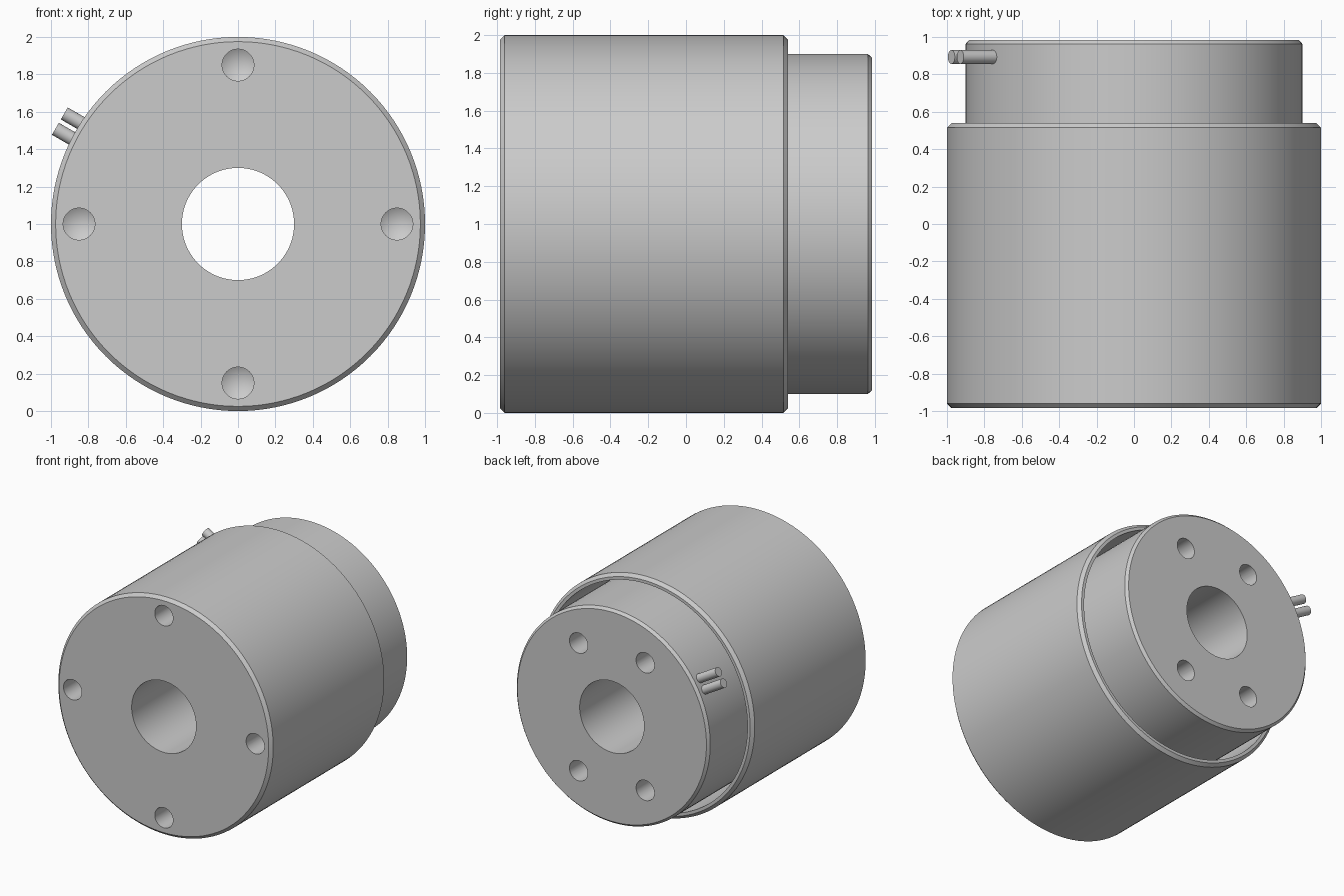
import bpy, bmesh, math
from mathutils import Vector, Matrix

if "Cube" in bpy.data.objects:
    bpy.data.objects.remove(bpy.data.objects["Cube"])

CENTRE = Vector((0, 0, 1))


def revolve(name, profile, segments=128):
    """Turn a (radius, y) profile around the motor axis; radius 0 points merge at the axis."""
    bm = bmesh.new()
    rings = []
    for i in range(segments):
        a = 2 * math.pi * i / segments
        rings.append([bm.verts.new((r * math.cos(a), y, r * math.sin(a))) for r, y in profile])
    n = len(profile)
    for i in range(segments):
        p, q = rings[i], rings[(i + 1) % segments]
        for j in range(n):
            k = (j + 1) % n
            if profile[j][0] == 0 and profile[k][0] == 0:
                continue
            bm.faces.new((p[j], p[k], q[k], q[j]))
    bmesh.ops.remove_doubles(bm, verts=bm.verts, dist=1e-5)
    bmesh.ops.recalc_face_normals(bm, faces=bm.faces)
    mesh = bpy.data.meshes.new(name)
    bm.to_mesh(mesh)
    bm.free()
    obj = bpy.data.objects.new(name, mesh)
    bpy.context.collection.objects.link(obj)
    obj.location = CENTRE
    return obj


def activate(obj):
    bpy.ops.object.select_all(action='DESELECT')
    obj.select_set(True)
    bpy.context.view_layer.objects.active = obj


def smooth(obj):
    activate(obj)
    bpy.ops.object.shade_smooth_by_angle(angle=math.radians(30))


def drill(obj, face_y, inward, circle_r, angles, depth=0.3, r=0.085):
    """Blind holes with a conical drill tip."""
    for deg in angles:
        a = math.radians(deg)
        prof = [(0, face_y - 0.05 * inward), (r, face_y - 0.05 * inward),
                (r, face_y + depth * inward), (0, face_y + (depth + 0.05) * inward)]
        cutter = revolve("hole_cutter", prof, 40)
        cutter.hide_render = True
        cutter.location = CENTRE + Vector((circle_r * math.cos(a), 0, circle_r * math.sin(a)))
        mod = obj.modifiers.new("hole", 'BOOLEAN')
        mod.operation = 'DIFFERENCE'
        mod.solver = 'EXACT'
        mod.object = cutter
        activate(obj)
        bpy.ops.object.modifier_apply(modifier=mod.name)
        bpy.data.objects.remove(cutter)


# Outer cup with chamfered rims, open at the back
housing = revolve("outer_housing", [
    (0.3, -0.985), (0.975, -0.985), (1, -0.96), (1, 0.515),
    (0.975, 0.54), (0.95, 0.54), (0.95, -0.5), (0.3, -0.5)])
drill(housing, -0.985, 1, 0.85, (0, 90, 180, 270))
smooth(housing)

# Inner core sticking out of the back
core = revolve("inner_core", [
    (0.3, -0.5), (0.9, -0.5), (0.9, 0.963), (0.88, 0.985), (0.3, 0.985)])
drill(core, 0.985, -1, 0.62, (60, 120, 240, 300))
smooth(core)

# Pair of cable stubs on the upper left of the core
a = math.radians(150)
out = Vector((math.cos(a), 0, math.sin(a)))
side = Vector((math.sin(a), 0, -math.cos(a)))
for i, s in enumerate((-1, 1)):
    wire = revolve(f"cable_stub_{i + 1}", [(0, 0), (0.037, 0), (0.037, 0.25), (0, 0.25)], 32)
    wire.rotation_euler = Vector((0, 1, 0)).rotation_difference(out).to_euler()
    wire.location = CENTRE + out * 0.85 + side * 0.0475 * s + Vector((0, 0.893, 0))
    smooth(wire)
